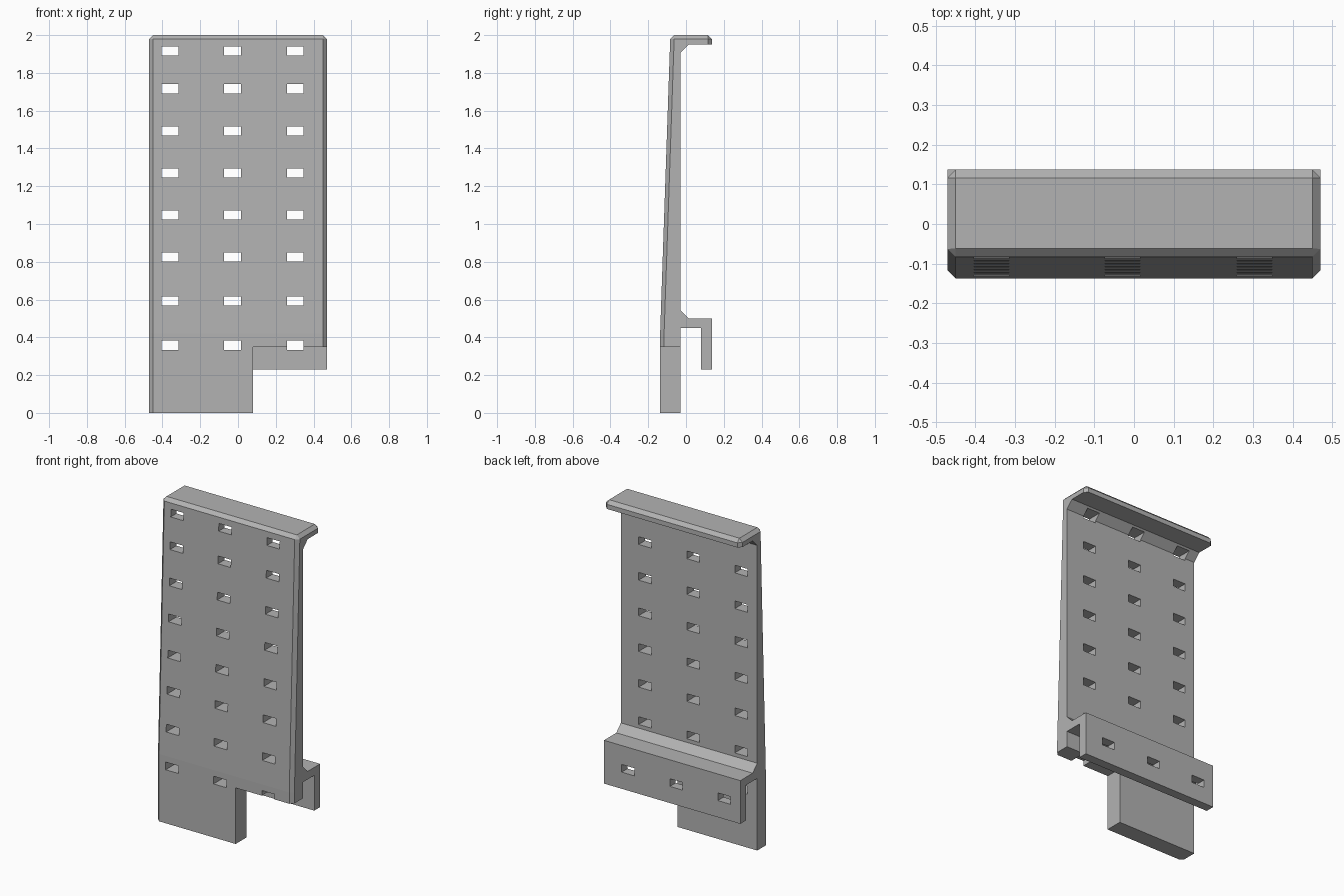
import bpy
import bmesh
from mathutils import Matrix, Vector

default_cube = bpy.data.objects.get("Cube")
if default_cube:
    bpy.data.objects.remove(default_cube, do_unlink=True)

HALF = 0.471      # half the panel width
CHAMFER = 0.021
TOP = 2.0
BACK = 0.137

grey = bpy.data.materials.new("plain_grey")
grey.use_nodes = True
colour = (0.45, 0.45, 0.45, 1)
grey.diffuse_color = colour
grey.node_tree.nodes["Principled BSDF"].inputs["Base Color"].default_value = colour


def add_object(name, bm):
    mesh = bpy.data.meshes.new(name)
    bmesh.ops.recalc_face_normals(bm, faces=bm.faces)
    bm.to_mesh(mesh)
    bm.free()
    mesh.materials.append(grey)
    obj = bpy.data.objects.new(name, mesh)
    bpy.context.scene.collection.objects.link(obj)
    return obj


def add_box(bm, low, high):
    low, high = Vector(low), Vector(high)
    matrix = Matrix.Translation((low + high) / 2) @ Matrix.Diagonal((*(high - low), 1))
    bmesh.ops.create_cube(bm, size=1, matrix=matrix)


def cut(target, bm, name):
    cutter = add_object(name, bm)
    cutter.hide_render = True
    mod = target.modifiers.new(name, "BOOLEAN")
    mod.operation = "DIFFERENCE"
    mod.solver = "EXACT"
    mod.object = cutter
    bpy.context.view_layer.objects.active = target
    bpy.ops.object.modifier_apply(modifier=mod.name)
    bpy.data.objects.remove(cutter, do_unlink=True)


# Side profile (y, z): tapered plate, top lip and rear hook
profile = [
    (-BACK, 0), (-BACK, 0.42), (-0.083, TOP), (BACK, TOP), (BACK, 1.95),
    (0.015, 1.95), (-0.03, 1.905), (-0.03, 0.545), (0.015, 0.5),
    (BACK, 0.5), (BACK, 0.23), (0.08, 0.23), (0.08, 0.45),
    (-0.03, 0.45), (-0.03, 0),
]
bm = bmesh.new()
face = bm.faces.new([bm.verts.new((-HALF, y, z)) for y, z in profile])
extruded = bmesh.ops.extrude_face_region(bm, geom=[face], use_keep_orig=True)
new_verts = [v for v in extruded["geom"] if isinstance(v, bmesh.types.BMVert)]
bmesh.ops.translate(bm, verts=new_verts, vec=(2 * HALF, 0, 0))
bmesh.ops.recalc_face_normals(bm, faces=bm.faces)


def is_chamfered(edge):
    a, b = (v.co for v in edge.verts)
    on_top = min(a.z, b.z) > TOP - 0.01
    upright = abs(a.x - b.x) < 0.01
    on_front = upright and max(a.y, b.y) < -0.08
    on_lip = upright and min(a.y, b.y) > BACK - 0.01 and min(a.z, b.z) > 1.9
    return on_top or on_front or on_lip


# Chamfer the front sides, top rim and lip corners
bmesh.ops.bevel(bm, geom=[e for e in bm.edges if is_chamfered(e)], offset=CHAMFER,
                offset_type="OFFSET", segments=1, affect="EDGES", clamp_overlap=False)
panel = add_object("vented_panel", bm)

# Notch that leaves a leg on one side
bm = bmesh.new()
add_box(bm, (0.08, -0.3, -0.1), (0.6, 0.02, 0.35))
cut(panel, bm, "notch_cutter")

# Grid of vent slots, passing through plate and hook
bm = bmesh.new()
for x in (-0.36, -0.029, 0.304):
    for z in (0.358, 0.592, 0.825, 1.048, 1.271, 1.493, 1.716, 1.917):
        add_box(bm, (x - 0.044, -0.3, z - 0.024), (x + 0.044, 0.3, z + 0.024))
cut(panel, bm, "slot_cutter")
